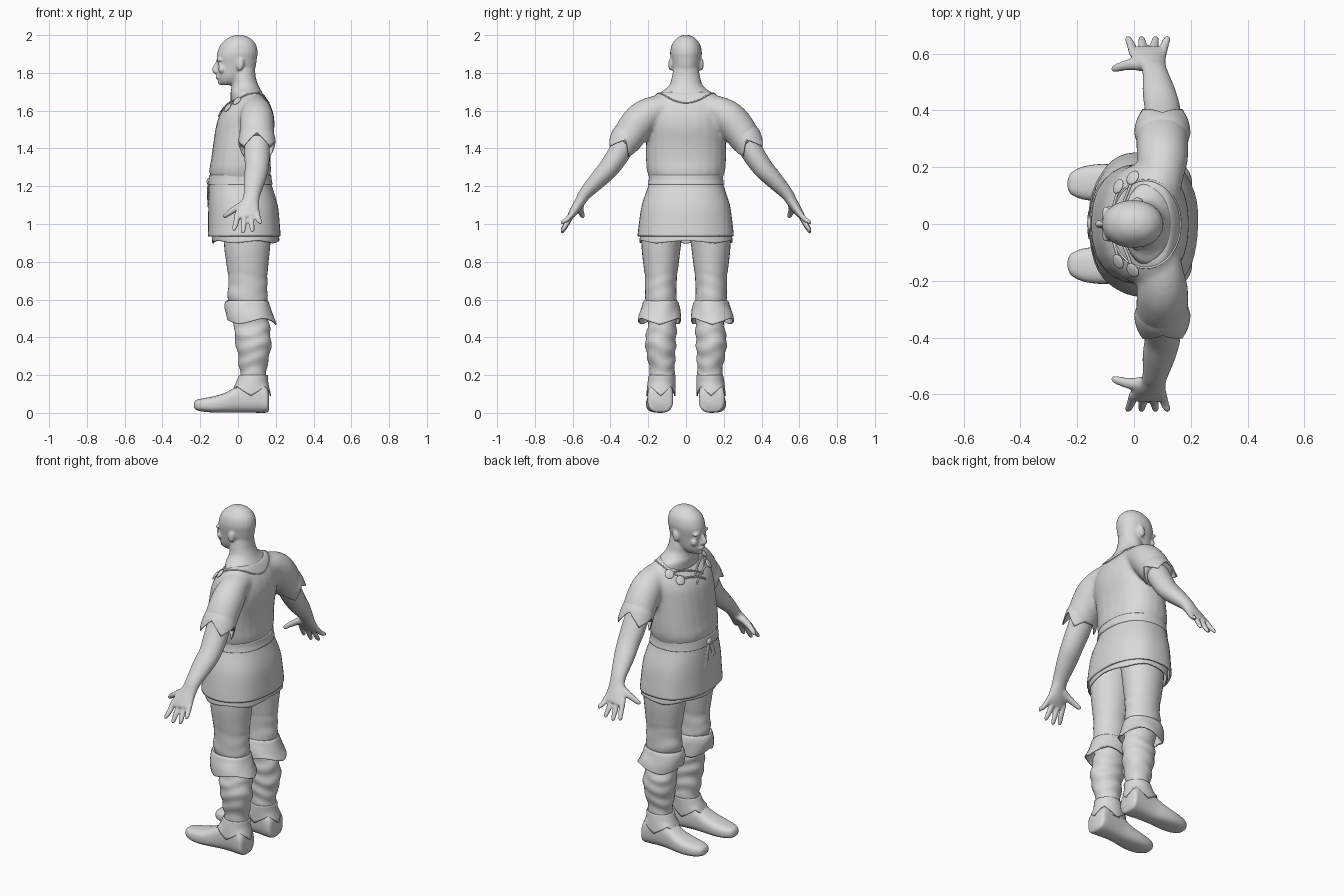
import bpy, bmesh, math
from mathutils import Vector, Matrix
from mathutils.bvhtree import BVHTree

if "Cube" in bpy.data.objects:
    bpy.data.objects.remove(bpy.data.objects["Cube"])

GREY = (0.7, 0.7, 0.7, 1)
clay = bpy.data.materials.new("plain grey")
clay.use_nodes = True
clay.diffuse_color = GREY
clay.node_tree.nodes["Principled BSDF"].inputs["Base Color"].default_value = GREY
X, Y, Z = Vector((1, 0, 0)), Vector((0, 1, 0)), Vector((0, 0, 1))


def spline(rows, steps):
    """Catmull-Rom through rows of numbers."""
    rows, out = [Vector(r) for r in rows], []
    for i in range(len(rows) - 1):
        a, b, c, d = rows[max(i - 1, 0)], rows[i], rows[i + 1], rows[min(i + 2, len(rows) - 1)]
        for k in range(steps):
            t = k / steps
            out.append(b + (c - a) * t / 2 + (a * 2 - b * 5 + c * 4 - d) * t * t / 2
                       + (b * 3 - a - c * 3 + d) * t ** 3 / 2)
    return out + [rows[-1]]


def loft(bm, rows, axis=None, ref=X, sides=24, power=2.0, caps=True, hem=None, folds=None, steps=4):
    """Skin rings of (x, y, z, radius u, radius v); hem makes a jagged end."""
    rows, rings = spline(rows, steps), []
    for i, r in enumerate(rows):
        c = Vector(r[:3])
        t = axis or (Vector(rows[min(i + 1, len(rows) - 1)][:3]) - Vector(rows[max(i - 1, 0)][:3])).normalized()
        u = (ref - t * ref.dot(t)).normalized()
        v = t.cross(u)
        ring = []
        for k in range(sides):
            a = math.tau * k / sides
            cu, sv = math.cos(a), math.sin(a)
            p = 2 / power
            grow = 1 + (folds(c, a) if folds else 0)
            pos = c + u * math.copysign(abs(cu) ** p, cu) * max(r[3], .002) * grow \
                    + v * math.copysign(abs(sv) ** p, sv) * max(r[4], .002) * grow
            if hem:
                count, depth, phase = hem
                wave = abs(((a / math.tau * count + phase) % 1) * 2 - 1) - .5
                pos += t * depth * wave * max(0, i / (len(rows) - 1) * 2 - 1)
            ring.append(bm.verts.new(pos))
        rings.append(ring)
    for lo, hi in zip(rings, rings[1:]):
        for k in range(sides):
            n = (k + 1) % sides
            bm.faces.new((lo[k], lo[n], hi[n], hi[k]))
    if caps:
        bm.faces.new(rings[0][::-1])
        bm.faces.new(rings[-1])


def spans(rows):
    """Level rings from (z, x0, x1, y0, y1)."""
    return [((a + b) / 2, (c + d) / 2, z, (b - a) / 2, (d - c) / 2) for z, a, b, c, d in rows]


def level(rows):
    """Level rings centred on y = 0 from (z, x0, x1, half width)."""
    return spans([(z, a, b, -h, h) for z, a, b, h in rows])


def blob(bm, centre, size, turn=Matrix()):
    m = Matrix.Translation(centre) @ turn.to_4x4() @ Matrix.Diagonal((*size, 1))
    bmesh.ops.create_uvsphere(bm, u_segments=16, v_segments=10, radius=1, matrix=m)


def finish(bm, name, mirror=False, solid=0, voxel=0, relax=4):
    bmesh.ops.recalc_face_normals(bm, faces=bm.faces[:])
    me = bpy.data.meshes.new(name)
    bm.to_mesh(me)
    bm.free()
    ob = bpy.data.objects.new(name, me)
    bpy.context.collection.objects.link(ob)
    me.materials.append(clay)
    if mirror:
        m = ob.modifiers.new("Mirror", 'MIRROR')
        m.use_axis = (False, True, False)
        m.use_mirror_merge = False
    if solid:
        m = ob.modifiers.new("Solidify", 'SOLIDIFY')
        m.thickness, m.offset = solid, 0
    if voxel:
        m = ob.modifiers.new("Remesh", 'REMESH')
        m.mode, m.voxel_size, m.use_smooth_shade = 'VOXEL', voxel, True
        m = ob.modifiers.new("Smooth", 'SMOOTH')
        m.factor, m.iterations = .5, relax
    bpy.ops.object.select_all(action='DESELECT')
    ob.select_set(True)
    bpy.context.view_layer.objects.active = ob
    bpy.ops.object.shade_smooth_by_angle(angle=math.radians(50))
    return ob


def part(name, rows, mirror=False, solid=0, **kw):
    bm = bmesh.new()
    loft(bm, rows, caps=not solid, **kw)
    return finish(bm, name, mirror, solid)


# Head, face and neck
bm = bmesh.new()
loft(bm, level([(1.735, -.088, -.02, .022), (1.75, -.102, .03, .043), (1.78, -.11, .07, .061),
                (1.82, -.109, .09, .071), (1.845, -.107, .096, .076), (1.875, -.113, .1, .081),
                (1.91, -.109, .104, .084), (1.95, -.092, .095, .075), (1.98, -.06, .07, .053),
                (1.994, -.034, .043, .033), (2., -.012, .02, .014)]), axis=Z, power=2.1)
loft(bm, level([(1.55, -.06, .15, .13), (1.64, -.04, .145, .15), (1.69, -.04, .132, .14),
                (1.715, -.036, .118, .108), (1.74, -.034, .106, .085), (1.78, -.035, .094, .075),
                (1.83, -.03, .09, .065)]), axis=Z)
loft(bm, [(-.104, 0, 1.868, .008, .009), (-.114, 0, 1.845, .01, .01), (-.125, 0, 1.818, .013, .014),
          (-.116, 0, 1.802, .012, .016)])
blob(bm, (-.108, 0, 1.778), (.011, .025, .011))
blob(bm, (-.094, 0, 1.751), (.014, .024, .014))
for s in (-1, 1):
    blob(bm, (-.1, s * .034, 1.868), (.013, .032, .01))
    blob(bm, (-.086, s * .042, 1.818), (.018, .022, .022))
    blob(bm, (-.096, s * .034, 1.847), (.01, .017, .009))
    blob(bm, (.012, s * .08, 1.845), (.02, .014, .034), Matrix.Rotation(.15, 3, 'Y'))
finish(bm, "head", voxel=.006, relax=4)

# Tunic body with blended sleeves
bm = bmesh.new()
loft(bm, level([(1.22, -.14, .165, .185), (1.28, -.152, .175, .207), (1.34, -.143, .172, .212),
                (1.42, -.132, .178, .212), (1.5, -.12, .192, .213), (1.56, -.105, .192, .214),
                (1.61, -.075, .18, .208), (1.65, -.035, .16, .195), (1.68, 0, .142, .17),
                (1.7, .025, .125, .135)]), axis=Z, power=2.25)
for s in (-1, 1):
    loft(bm, [(.09, s * .1, 1.62, .07, .06), (.095, s * .17, 1.6, .08, .078), (.1, s * .23, 1.56, .09, .09),
              (.1, s * .28, 1.5, .092, .09), (.1, s * .318, 1.44, .094, .082), (.1, s * .325, 1.43, .094, .08)])
tunic = finish(bm, "tunic_top", voxel=.011, relax=8)

part("sleeve_cuff", [(.1, .292, 1.49, .083, .076), (.1, .315, 1.455, .093, .081), (.1, .337, 1.415, .096, .079)],
     mirror=True, solid=.006, sides=32, hem=(4, .07, .5))
part("tunic_skirt", level([(1.25, -.138, .16, .185), (1.2, -.148, .175, .195), (1.1, -.152, .205, .228),
                           (1., -.153, .216, .243), (.935, -.155, .221, .25)]),
     solid=.01, axis=Z, power=2.3, sides=48, folds=lambda c, a: .012 * math.sin(7 * a) * (1.25 - c.z) * 2)
part("under_tunic", level([(.99, -.135, .205, .232), (.95, -.135, .212, .238), (.905, -.132, .215, .243)]),
     solid=.008, axis=Z, power=2.3, sides=48, hem=(5, .016, 0))

# Belt with knot and hanging ends
part("belt", level([(1.258, -.146, .17, .19), (1.235, -.149, .172, .191), (1.208, -.152, .178, .195)]),
     solid=.012, axis=Z, power=2.3, sides=48)
bm = bmesh.new()
blob(bm, (-.152, 0, 1.225), (.014, .026, .02))
for y, z in ((-.04, 1.13), (.035, 1.09)):
    loft(bm, [(-.152, 0, 1.225, .006, .012), (-.159, y * .6, 1.18, .005, .014), (-.157, y, z, .004, .017)], sides=8)
finish(bm, "belt_knot")

# Bare arms and hands
bm = bmesh.new()
loft(bm, [(.1, .28, 1.51, .06, .06), (.1, .345, 1.39, .068, .06), (.1, .405, 1.3, .063, .055),
          (.088, .465, 1.235, .058, .047), (.075, .53, 1.165, .045, .035), (.068, .557, 1.125, .045, .029),
          (.055, .585, 1.08, .06, .025), (.05, .61, 1.045, .066, .018), (.05, .618, 1.033, .06, .012)])
for base, tip, z in ((-.002, -.02, .965), (.033, .027, .95), (.068, .076, .958), (.1, .117, 1.)):
    loft(bm, [(base, .598, 1.06, .015, .015), ((base + tip) / 2, .632, (1.045 + z) / 2, .015, .013),
              (tip, .652, z + .012, .012, .01), (tip, .658, z, .006, .005)], sides=12)
loft(bm, [(.04, .562, 1.11, .026, .022), (-.005, .563, 1.085, .021, .019), (-.045, .555, 1.06, .016, .015),
          (-.068, .547, 1.043, .013, .012), (-.077, .543, 1.036, .006, .006)], ref=Y, sides=12)
finish(bm, "arm", mirror=True, voxel=.006, relax=2)


def wrinkle(c, a):
    """Bunched cloth below the knee."""
    return (.04 if c.z < .5 else .015 if c.z < .75 else 0) * math.sin(c.z * 75 + 1.5 * math.sin(a * 2 + c.z * 9))


# Trouser legs with bunched lower wraps
part("leg", spans([(1.02, -.08, .18, .01, .235), (.88, -.073, .17, .028, .235), (.78, -.06, .16, .04, .225),
                   (.7, -.05, .155, .05, .216), (.62, -.055, .156, .05, .217), (.54, -.035, .155, .05, .205),
                   (.45, -.018, .168, .05, .203), (.4, -.018, .174, .052, .215), (.33, -.004, .173, .055, .212),
                   (.27, .003, .158, .058, .2), (.2, .012, .15, .062, .19), (.1, .005, .15, .068, .195)]),
     mirror=True, axis=Z, sides=32, steps=6, folds=wrinkle)
part("knee_cuff", spans([(.575, -.045, .145, .06, .205), (.59, -.06, .158, .048, .22), (.56, -.067, .168, .038, .232),
                         (.52, -.062, .183, .032, .245), (.485, -.055, .2, .03, .25)]),
     mirror=True, solid=.008, axis=Z, sides=32, hem=(3, .035, .5),
     folds=lambda c, a: .015 * math.sin(5 * a + c.z * 40))
part("ankle_flap", spans([(.2, .008, .155, .058, .193), (.16, -.008, .157, .058, .2), (.115, -.035, .172, .06, .207)]),
     mirror=True, solid=.007, axis=Z, sides=32, hem=(4, .05, .5))

# Shoes, lofted from toe to heel: x, z0, z1, y0, y1
shoe = [(-.234, .035, .05, .13, .152), (-.222, .016, .068, .105, .18), (-.18, .006, .078, .087, .202),
        (-.12, .002, .09, .08, .211), (-.06, .002, .11, .08, .208), (0, .002, .145, .08, .2),
        (.06, .002, .17, .074, .2), (.12, 0, .17, .068, .203), (.152, .002, .14, .07, .203),
        (.163, .01, .11, .085, .188)]
part("shoe", [(x, (c + d) / 2, (a + b) / 2, (d - c) / 2, (b - a) / 2) for x, a, b, c, d in shoe],
     mirror=True, axis=X, ref=Y, power=2.7, sides=32)

# Collar edge, clasps and laces draped onto the tunic
tree = BVHTree.FromObject(tunic, bpy.context.evaluated_depsgraph_get())


def drape(x, y):
    hit = tree.ray_cast(Vector((x, y, 3)), -Z)
    return (hit[0], hit[1]) if hit[0] else (Vector((x, y, 1.6)), Z)


def cord(name, points, radius, closed=False):
    cu = bpy.data.curves.new(name, 'CURVE')
    cu.dimensions, cu.bevel_depth, cu.bevel_resolution = '3D', radius, 2
    sp = cu.splines.new('POLY')
    sp.points.add(len(points) - 1)
    for p, co in zip(sp.points, points):
        p.co = (*co, 1)
    sp.use_cyclic_u = closed
    cu.materials.append(clay)
    bpy.context.collection.objects.link(bpy.data.objects.new(name, cu))


ring = [math.tau * k / 48 for k in range(48)]
cord("collar", [drape(.042 + .122 * math.cos(a), .155 * math.sin(a))[0] for a in ring], .004, True)
bm = bmesh.new()
for s in (-1, 1):
    for x, y, end in ((-.05, .13, -.098), (0, .16, -.08)):
        p, n = drape(x, s * y)
        blob(bm, p + n * .008, (.027, .027, .007), n.to_track_quat('Z', 'Y').to_matrix())
        path = [drape(x + (end - x) * k / 12, s * (y - (y + .04) * k / 12)) for k in range(13)]
        cord("lace", [q + m * .004 for q, m in path], .005)
finish(bm, "clasps")
